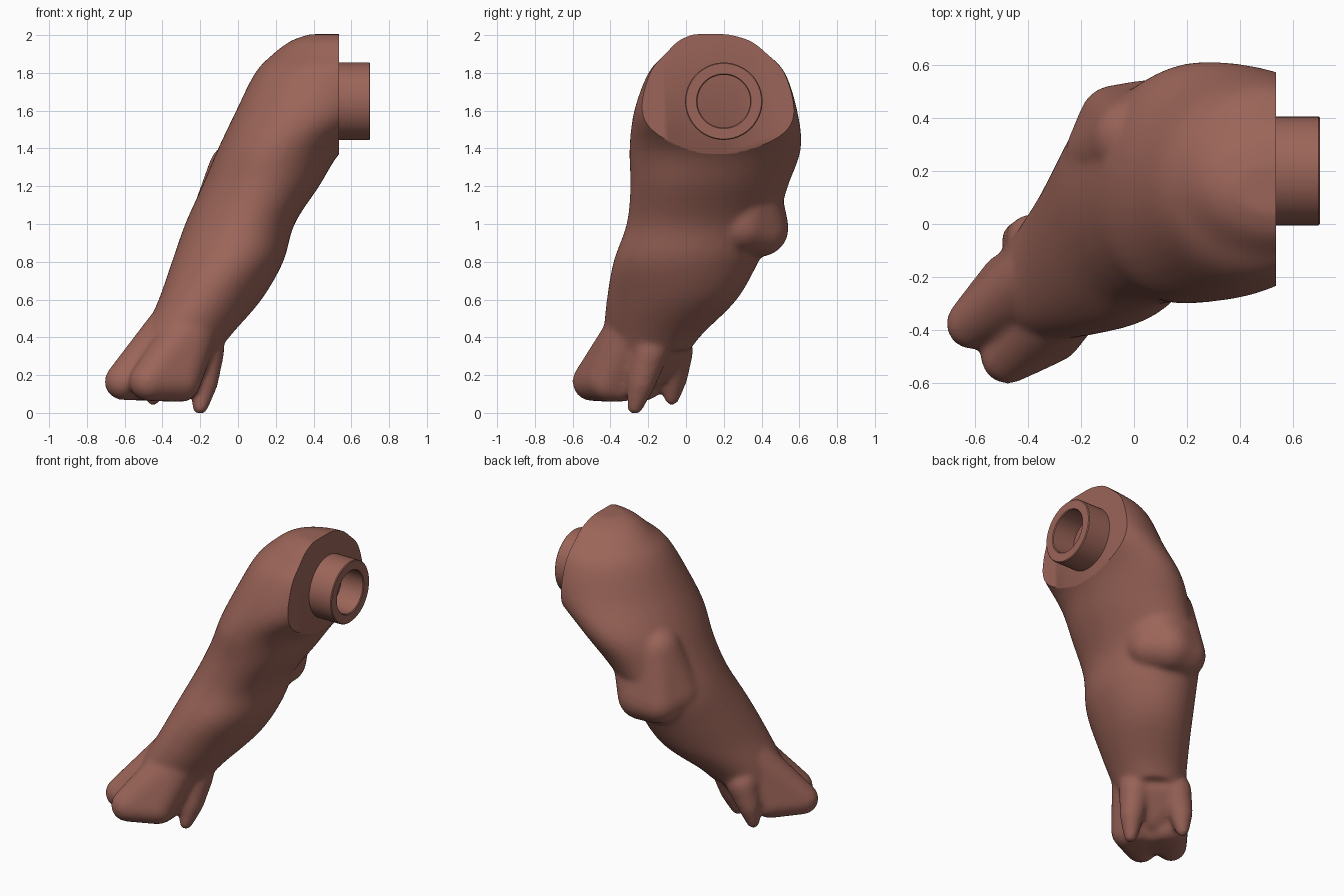
import bpy, bmesh, math
from mathutils import Matrix

if "Cube" in bpy.data.objects:
    bpy.data.objects.remove(bpy.data.objects["Cube"])

mat = bpy.data.materials.new("clay_brown")
mat.diffuse_color = (0.33, 0.13, 0.10, 1)
mat.use_nodes = True
mat.node_tree.nodes["Principled BSDF"].inputs["Base Color"].default_value = mat.diffuse_color


def make_object(name, bm):
    me = bpy.data.meshes.new(name)
    bmesh.ops.recalc_face_normals(bm, faces=bm.faces)
    bm.to_mesh(me)
    bm.free()
    me.materials.append(mat)
    ob = bpy.data.objects.new(name, me)
    bpy.context.collection.objects.link(ob)
    return ob


def shade(ob, angle):
    bpy.ops.object.select_all(action='DESELECT')
    ob.select_set(True)
    bpy.context.view_layer.objects.active = ob
    bpy.ops.object.shade_smooth_by_angle(angle=math.radians(angle))


def spline(rows, steps):
    """Catmull-Rom refinement of the section table."""
    out = []
    for i in range(len(rows) - 1):
        a, b, c, d = (rows[min(max(i + k, 0), len(rows) - 1)] for k in (-1, 0, 1, 2))
        for s in range(steps):
            t = s / steps
            out.append([q + 0.5 * t * (r - p + t * (2*p - 5*q + 4*r - w + t * (3*(q - r) + w - p)))
                        for p, q, r, w in zip(a, b, c, d)])
    return out + [rows[-1]]


def loft(bm, rows, n=40):
    """Stack of skewed ellipses given by z, x range, y range, skew."""
    rings = []
    for z, x0, x1, y0, y1, skew in rows:
        ring = []
        for k in range(n):
            t = 2 * math.pi * k / n
            ring.append(bm.verts.new(((x0 + x1) / 2 + (x1 - x0) / 2 * math.cos(t),
                                      (y0 + y1) / 2 + (y1 - y0) / 2 * math.sin(t + skew), z)))
        rings.append(ring)
    for a, b in zip(rings, rings[1:]):
        for k in range(n):
            bm.faces.new((a[k], a[(k + 1) % n], b[(k + 1) % n], b[k]))
    bm.faces.new(rings[0])
    bm.faces.new(rings[-1])


def hull(bm, balls, floor=-1):
    """Convex skin around balls (x, y, z, r), flattened at floor height."""
    tmp = bmesh.new()
    for x, y, z, r in balls:
        bmesh.ops.create_icosphere(tmp, subdivisions=3, radius=r,
                                   matrix=Matrix.Translation((x, y, z)))
    out = bmesh.new()
    for v in tmp.verts:
        out.verts.new((v.co.x, v.co.y, max(v.co.z, floor)))
    tmp.free()
    bmesh.ops.remove_doubles(out, verts=out.verts, dist=1e-4)
    bmesh.ops.convex_hull(out, input=out.verts)
    bmesh.ops.delete(out, geom=[v for v in out.verts if not v.link_faces], context='VERTS')
    bmesh.ops.recalc_face_normals(out, faces=out.faces)
    me = bpy.data.meshes.new("hull_tmp")
    out.to_mesh(me)
    out.free()
    bm.from_mesh(me)
    bpy.data.meshes.remove(me)


bm = bmesh.new()

# limb from shoulder to ankle
sections = [
    (2.005, .38, .68, .04, .22, 0),
    (1.97, .28, .80, -.04, .34, 0),
    (1.90, .185, .85, -.11, .43, 0),
    (1.80, .09, .85, -.20, .525, .05),
    (1.60, -.01, .80, -.275, .59, .08),
    (1.40, -.105, .56, -.30, .61, .05),
    (1.20, -.19, .43, -.295, .54, -.05),
    (1.00, -.28, .30, -.315, .48, -.1),
    (0.80, -.35, .24, -.385, .385, 0),
    (0.60, -.42, .125, -.42, .27, .15),
    (0.42, -.50, -.03, -.435, .09, .15),
    (0.33, -.52, -.10, -.42, .02, .1)]
loft(bm, spline(sections, 4))

# elbow knob blending up into the limb
hull(bm, [(-.07, .385, .97, .14), (.05, .39, .98, .155), (.14, .34, 1.2, .14),
          (-.09, .26, 1.0, .17), (.0, .32, 1.28, .16), (.12, .3, 1.0, .15)])

# two hooves
hull(bm, [(-.35, -.19, .42, .15), (-.61, -.375, .165, .098), (-.48, -.21, .17, .10),
          (-.43, -.23, .15, .09)], .06)
hull(bm, [(-.26, -.29, .41, .15), (-.475, -.50, .165, .103), (-.31, -.41, .17, .115),
          (-.31, -.35, .15, .10)], .06)

# sole pad between the hooves, and web between the claws
hull(bm, [(-.44, -.24, .15, .085), (-.32, -.36, .15, .085), (-.52, -.35, .15, .08),
          (-.45, -.42, .15, .08)], .065)
hull(bm, [(-.19, -.20, .34, .10), (-.36, -.07, .34, .10), (-.37, -.25, .25, .15)])

# two dew claws
hull(bm, [(-.17, -.19, .33, .10), (-.18, -.235, .16, .075), (-.20, -.27, .03, .042)])
hull(bm, [(-.38, -.06, .33, .10), (-.43, -.06, .19, .07), (-.45, -.075, .08, .042)])

# fuse everything into one smooth skin
leg = make_object("leg", bm)
rm = leg.modifiers.new("fuse", 'REMESH')
rm.mode = 'VOXEL'
rm.voxel_size = 0.014
sm = leg.modifiers.new("soften", 'SMOOTH')
sm.factor = 0.5
sm.iterations = 16
dg = bpy.context.evaluated_depsgraph_get()
bm = bmesh.new()
bm.from_object(leg, dg)
leg.modifiers.clear()

# flat shoulder cut
bmesh.ops.bisect_plane(bm, geom=bm.verts[:] + bm.edges[:] + bm.faces[:], dist=1e-5,
                       plane_co=(.535, 0, 0), plane_no=(1, 0, 0), clear_outer=True)
bmesh.ops.holes_fill(bm, edges=[e for e in bm.edges if e.is_boundary], sides=0)
for v in bm.verts:
    v.co.z = max(v.co.z, 0)
bmesh.ops.recalc_face_normals(bm, faces=bm.faces)
bm.to_mesh(leg.data)
bm.free()
shade(leg, 50)

# hollow joint peg
bm = bmesh.new()
profile = [(.50, .205), (.695, .205), (.70, .20), (.70, .145), (.695, .14), (.50, .14)]
vs = [bm.verts.new((x, .2, 1.65 + r)) for x, r in profile]
es = [bm.edges.new((vs[i], vs[(i + 1) % len(vs)])) for i in range(len(vs))]
bmesh.ops.spin(bm, geom=vs + es, cent=(0, .2, 1.65), axis=(1, 0, 0),
               angle=2 * math.pi, steps=48, use_duplicate=False)
bmesh.ops.remove_doubles(bm, verts=bm.verts, dist=1e-4)
shade(make_object("joint_peg", bm), 30)
